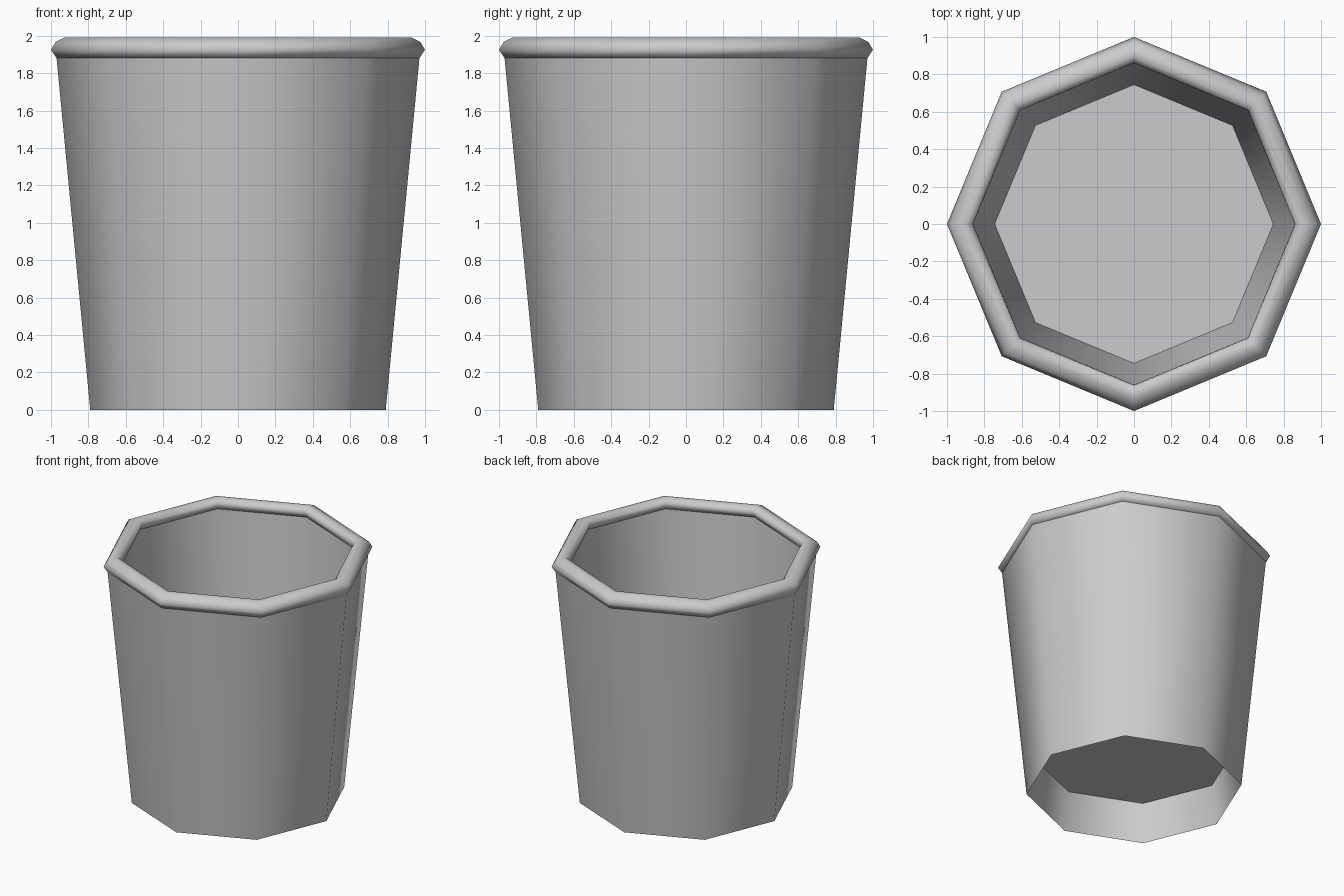
import bpy, bmesh, math

if "Cube" in bpy.data.objects:
    bpy.data.objects.remove(bpy.data.objects["Cube"])

SIDES = 8


def lathe(name, profile, closed=False, smooth_angle=55):
    """Revolve (radius, z) points into an eight-sided shell; radius 0 becomes a flat cap."""
    bm = bmesh.new()
    rings = []
    for r, z in profile:
        rings.append([bm.verts.new((r * math.cos(2 * math.pi * i / SIDES),
                                    r * math.sin(2 * math.pi * i / SIDES), z))
                      for i in range(SIDES)])
    pairs = list(zip(rings, rings[1:]))
    if closed:
        pairs.append((rings[-1], rings[0]))
    for a, b in pairs:
        for i in range(SIDES):
            j = (i + 1) % SIDES
            bm.faces.new((a[i], a[j], b[j], b[i]))
    mesh = bpy.data.meshes.new(name)
    bm.to_mesh(mesh)
    bm.free()
    obj = bpy.data.objects.new(name, mesh)
    bpy.context.collection.objects.link(obj)
    bpy.ops.object.select_all(action='DESELECT')
    obj.select_set(True)
    bpy.context.view_layer.objects.active = obj
    bpy.ops.object.shade_smooth_by_angle(angle=math.radians(smooth_angle))
    return obj


# Tapered wall: inner skirt under the floor, then the outer face
FLOOR_R, FLOOR_Z = 0.745, 0.31
lathe("outer_wall", [(FLOOR_R, FLOOR_Z), (0.79, 0), (0.97, 1.88)])

# Inside face of the wall
lathe("inner_wall", [(0.875, 1.91), (FLOOR_R, FLOOR_Z)])

# Rolled rim
lathe("rim", [(0.97, 1.88), (1.0, 1.925), (0.975, 1.967), (0.93, 1.99),
              (0.895, 1.99), (0.865, 1.967), (0.86, 1.94), (0.875, 1.91)],
      closed=True, smooth_angle=80)

# Recessed floor
bpy.ops.mesh.primitive_circle_add(vertices=SIDES, radius=FLOOR_R, fill_type='NGON',
                                  location=(0, 0, FLOOR_Z))
bpy.context.object.name = "floor"
